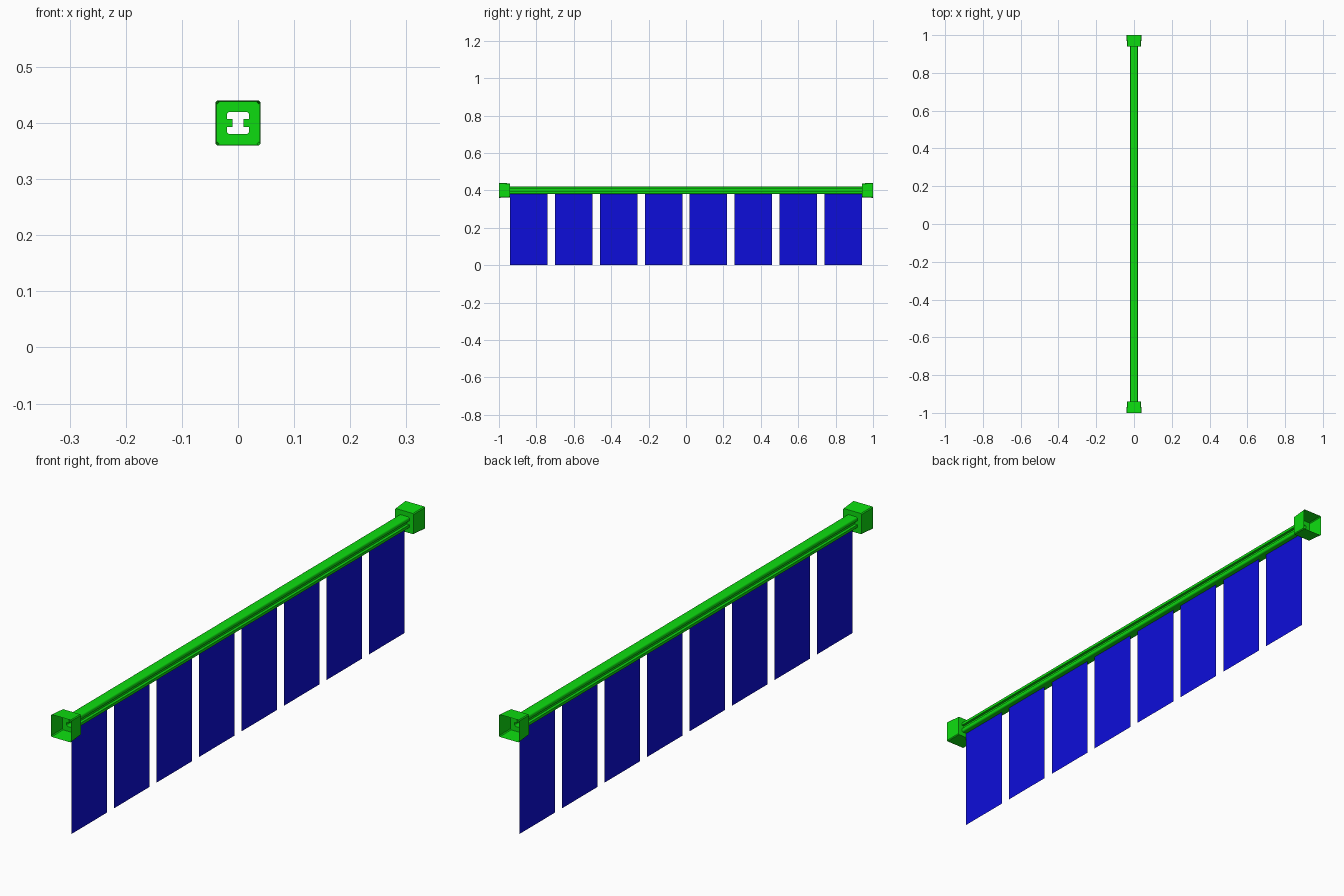
import bpy, bmesh
from math import sin, cos, pi, radians

cube = bpy.data.objects.get("Cube")
if cube:
    bpy.data.objects.remove(cube)

RAIL_Z = 0.40
RAIL_END = 0.94


def material(name, color):
    m = bpy.data.materials.new(name)
    m.use_nodes = True
    m.diffuse_color = color
    m.node_tree.nodes["Principled BSDF"].inputs["Base Color"].default_value = color
    return m


green = material("bright green", (0.004, 0.72, 0.005, 1))
blue = material("deep blue", (0.004, 0.004, 0.70, 1))


def finish(name, bm, mat):
    mesh = bpy.data.meshes.new(name)
    bm.to_mesh(mesh)
    bm.free()
    mesh.materials.append(mat)
    ob = bpy.data.objects.new(name, mesh)
    bpy.context.collection.objects.link(ob)
    return ob


def mirror_profile(quarter):
    """Turn an upper right quarter into a closed symmetric outline."""
    right = quarter + [(x, -z) for x, z in reversed(quarter)]
    return right + [(-x, z) for x, z in reversed(right)]


def ring(bm, profile, y):
    verts = [bm.verts.new((x, y, RAIL_Z + z)) for x, z in profile]
    edges = [bm.edges.new((a, b)) for a, b in zip(verts, verts[1:] + verts[:1])]
    return verts, edges


def skin(bm, a, b):
    n = len(a)
    for i in range(n):
        j = (i + 1) % n
        bm.faces.new((a[i], a[j], b[j], b[i]))


# Rail outline: rounded square with a slot along each side
R, H = 0.006, 0.02
corner = [(H - R + R * sin(t), H - R + R * cos(t))
          for t in [i * pi / 8 for i in range(5)]]
rail_profile = mirror_profile(corner + [(H, 0.007), (0.01, 0.007)])


def cup_profile(half):
    return mirror_profile([(half - 0.003, half), (half, half - 0.003)])


# Hollow slotted rail
bm = bmesh.new()
front, _ = ring(bm, rail_profile, -RAIL_END)
back, _ = ring(bm, rail_profile, RAIL_END)
skin(bm, front, back)
bmesh.ops.recalc_face_normals(bm, faces=bm.faces)
rail = finish("rail", bm, green)

# Open end cups with the rail outline cut through the floor
caps = []
for name, side in (("front_end_cup", -1), ("back_end_cup", 1)):
    bm = bmesh.new()
    rim, _ = ring(bm, cup_profile(0.04), side)
    floor, floor_edges = ring(bm, cup_profile(0.037), side * RAIL_END)
    _, hole_edges = ring(bm, rail_profile, side * RAIL_END)
    skin(bm, rim, floor)
    bmesh.ops.triangle_fill(bm, use_beauty=True, edges=floor_edges + hole_edges,
                            normal=(0, -side, 0))
    bmesh.ops.recalc_face_normals(bm, faces=bm.faces)
    caps.append(finish(name, bm, green))

# Row of hanging sheets
for i in range(8):
    y0 = -RAIL_END + 0.24 * i
    bm = bmesh.new()
    corners = [(y0, 0), (y0 + 0.2, 0), (y0 + 0.2, 0.38), (y0, 0.38)]
    bm.faces.new([bm.verts.new((0, y, z)) for y, z in corners])
    finish(f"hanging_sheet_{i + 1}", bm, blue)

# Soft shading on the rounded rail edges
bpy.ops.object.select_all(action='DESELECT')
for ob in [rail] + caps:
    ob.select_set(True)
bpy.context.view_layer.objects.active = rail
bpy.ops.object.shade_smooth_by_angle(angle=radians(30))
